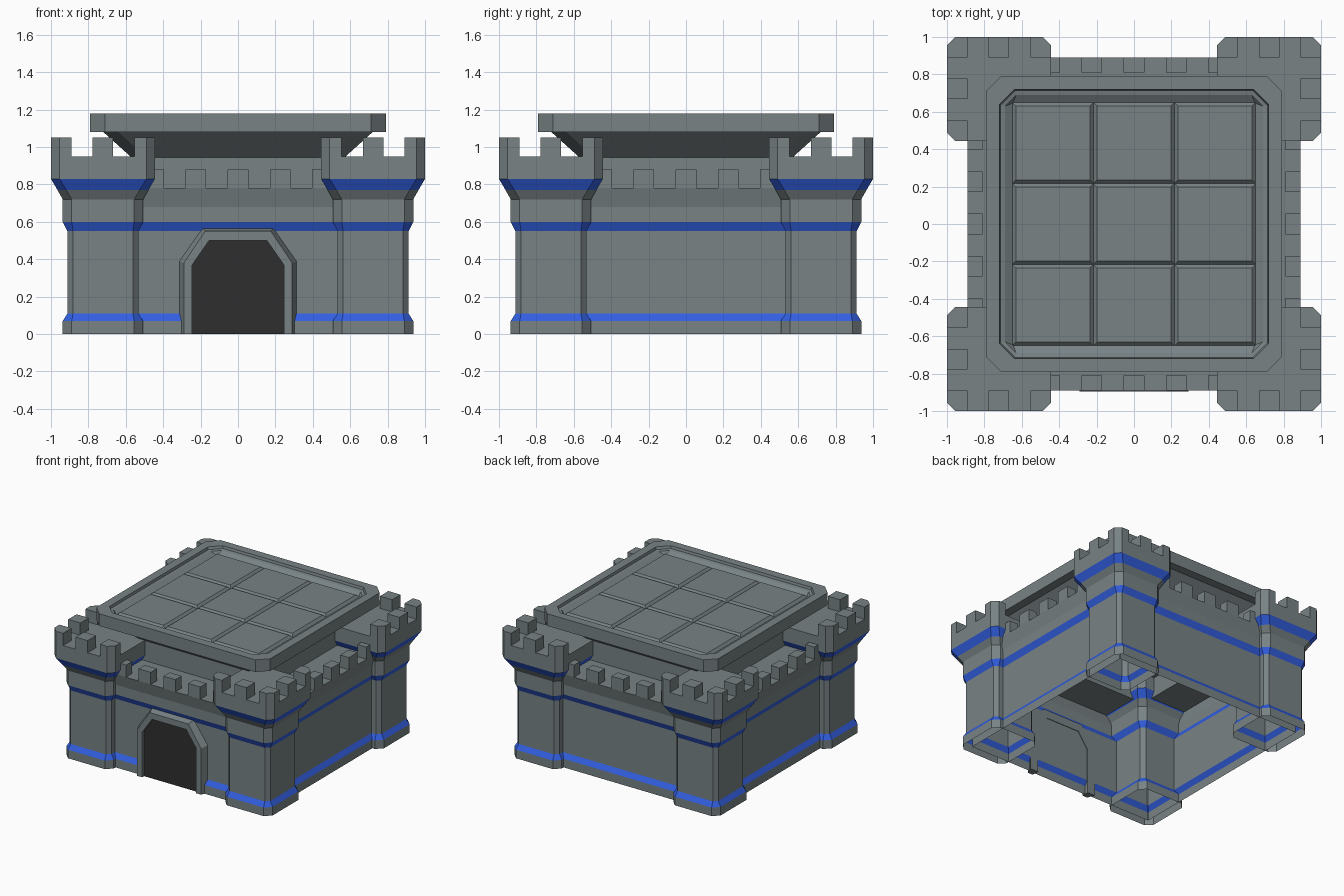
import bpy, bmesh

if "Cube" in bpy.data.objects:
    bpy.data.objects.remove(bpy.data.objects["Cube"])


def material(name, rgb):
    m = bpy.data.materials.new(name)
    m.diffuse_color = (*rgb, 1)
    m.use_nodes = True
    m.node_tree.nodes["Principled BSDF"].inputs["Base Color"].default_value = m.diffuse_color
    return m


STONE = material("grey stone", (0.188, 0.224, 0.233))
BLUE = material("blue trim", (0.032, 0.115, 0.76))
DARK = material("dark doorway", (0.028, 0.028, 0.028))


def finish(bm, name, mats, mirror=False, recalc=False):
    if recalc:
        bmesh.ops.recalc_face_normals(bm, faces=bm.faces)
    me = bpy.data.meshes.new(name)
    bm.to_mesh(me)
    bm.free()
    for m in mats:
        me.materials.append(m)
    ob = bpy.data.objects.new(name, me)
    bpy.context.collection.objects.link(ob)
    if mirror:
        # mirror about the world origin to fill all four corners
        mod = ob.modifiers.new("mirror", 'MIRROR')
        mod.use_axis = (True, True, False)
        mod.use_mirror_merge = False
    return ob


def octagon(h, c):
    """Square of half size h with corners cut by c, counter-clockwise."""
    k = h - c
    return [(h, -k), (h, k), (k, h), (-k, h), (-h, k), (-h, -k), (-k, -h), (k, -h)]


def loft(name, profile, centre=0.0, mirror=False, bands=()):
    """Stack cut squares (half, z, corner cut); open below, capped above."""
    bm = bmesh.new()
    rings = [[bm.verts.new((centre + x, centre + y, z)) for x, y in octagon(h, c)]
             for h, z, c in profile]
    for i, (a, b) in enumerate(zip(rings, rings[1:])):
        for j in range(8):
            k = (j + 1) % 8
            f = bm.faces.new((a[j], a[k], b[k], b[j]))
            f.material_index = 1 if i in bands else 0
    bm.faces.new(rings[-1])
    return finish(bm, name, [STONE, BLUE], mirror)


def prism(bm, pts, z0, z1, shrink=0.0):
    """Upright block; the top can be drawn in towards its middle."""
    n = len(pts)
    cx = sum(p[0] for p in pts) / n
    cy = sum(p[1] for p in pts) / n
    lo = [bm.verts.new((x, y, z0)) for x, y in pts]
    hi = [bm.verts.new((cx + (x - cx) * (1 - shrink), cy + (y - cy) * (1 - shrink), z1))
          for x, y in pts]
    for j in range(n):
        k = (j + 1) % n
        bm.faces.new((lo[j], lo[k], hi[k], hi[j]))
    bm.faces.new(hi)
    bm.faces.new(lo[::-1])


def rect(x0, x1, y0, y1):
    return [(x0, y0), (x1, y0), (x1, y1), (x0, y1)]


# Curtain walls, walkway and raised core
loft("walls", [
    (.865, 0, .005), (.865, .07, .005), (.84, .11, .005), (.84, .55, .005),
    (.865, .60, .005), (.865, .68, .005), (.89, .78, .005), (.57, .78, .08),
    (.57, .945, .08)], bands=(1, 3))

# Roof platform with flared underside and sunken top
loft("roof_platform", [
    (.57, .945, .08), (.72, 1.08, .08), (.79, 1.08, .08), (.79, 1.18, .08),
    (.72, 1.18, .08), (.715, 1.16, .08), (.69, 1.155, .06), (.65, 1.13, .005)])

# Nine bevelled roof tiles
bm = bmesh.new()
s = .65 / 3
for i in (-2, 0, 2):
    for j in (-2, 0, 2):
        prism(bm, rect(i * s - s, i * s + s, j * s - s, j * s + s), 1.13, 1.15, .09)
finish(bm, "roof_tiles", [STONE], recalc=True)

# Corner towers
C, H, CUT = .722, .278, .045
loft("corner_towers", [
    (.215, 0, .048), (.215, .07, .048), (.19, .11, .03), (.19, .55, .03),
    (.215, .60, .048), (.215, .72, .048), (.243, .77, .047), (H, .83, CUT),
    (H, .95, CUT)], C, True, bands=(1, 3, 6))

# Tower battlements along the two outer sides
bm = bmesh.new()
a, b, w = C - H, C + H, .11
prism(bm, [(b - w, b - w), (b, b - w), (b, b - CUT), (b - CUT, b), (b - w, b)], .95, 1.05)
end = [(a, b - w), (a + w, b - w), (a + w, b), (a + CUT, b), (a, b - CUT)]
prism(bm, end, .95, 1.05)
prism(bm, [(y, x) for x, y in end], .95, 1.05)
prism(bm, rect(C - w / 2, C + w / 2, b - w, b), .95, 1.05)
prism(bm, rect(b - w, b, C - w / 2, C + w / 2), .95, 1.05)
finish(bm, "tower_battlements", [STONE], True, True)

# Wall battlements on all four sides
bm = bmesh.new()
for i in range(-2, 3):
    x0, x1 = i * .225 - .055, i * .225 + .055
    for s in (-1, 1):
        y0, y1 = sorted((s * .81, s * .89))
        prism(bm, rect(x0, x1, y0, y1), .78, .88)
        prism(bm, rect(y0, y1, x0, x1), .78, .88)
finish(bm, "wall_battlements", [STONE], recalc=True)


# Door arch
def arch(w, shoulder, top_w, top):
    return [(-w, 0), (-w, shoulder), (-top_w, top), (top_w, top), (w, shoulder), (w, 0)]


bm = bmesh.new()
opening = arch(.245, .37, .155, .50)
layers = [(arch(.315, .39, .19, .568), -.835), (arch(.29, .38, .175, .55), -.895),
          (opening, -.895), (opening, -.835)]
rows = [[bm.verts.new((x, y, z)) for x, z in pts] for pts, y in layers]
for r in range(4):
    p, q = rows[r], rows[(r + 1) % 4]
    for j in range(5):
        bm.faces.new((p[j], p[j + 1], q[j + 1], q[j]))
for j in (0, 5):
    bm.faces.new([r[j] for r in rows])
finish(bm, "door_arch", [STONE], recalc=True)

# Dark doorway panel
bm = bmesh.new()
bm.faces.new([bm.verts.new((x, -.87, z)) for x, z in reversed(opening)])
finish(bm, "doorway", [DARK])
